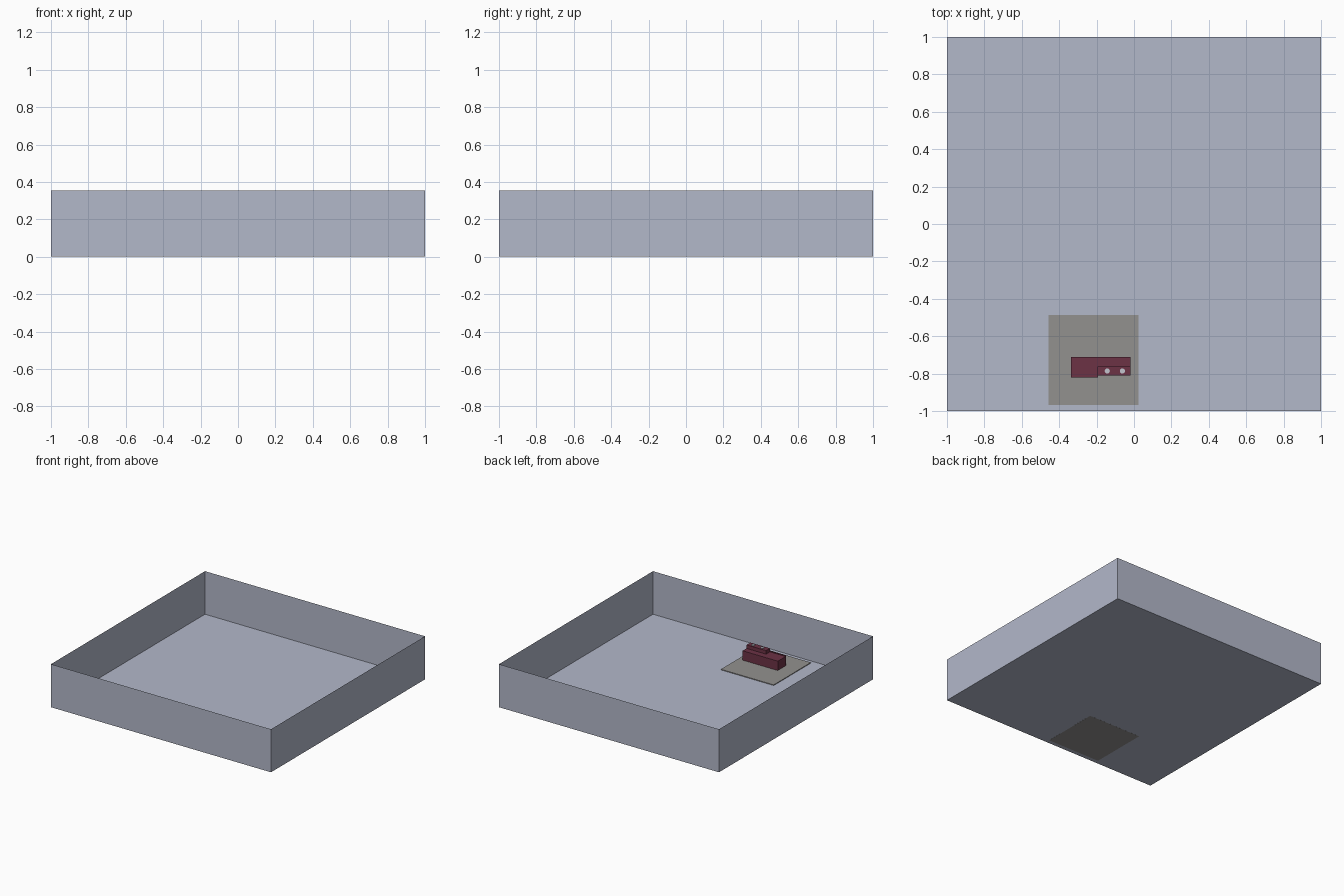
import bpy, bmesh

if "Cube" in bpy.data.objects:
    bpy.data.objects.remove(bpy.data.objects["Cube"])

def mat(name, c):
    m = bpy.data.materials.new(name)
    m.diffuse_color = (*c, 1)
    m.use_nodes = True
    m.node_tree.nodes["Principled BSDF"].inputs["Base Color"].default_value = m.diffuse_color
    return m

shell = mat("pale blue grey", (0.45, 0.48, 0.59))
grey = mat("warm grey", (0.29, 0.285, 0.275))
maroon = mat("maroon", (0.15, 0.032, 0.06))
silver = mat("silver", (0.55, 0.56, 0.62))

def finish(name, bm, m):
    me = bpy.data.meshes.new(name)
    bm.to_mesh(me)
    bm.free()
    me.materials.append(m)
    ob = bpy.data.objects.new(name, me)
    bpy.context.collection.objects.link(ob)
    return ob

def box(name, x, y, z, m, open_top=False):
    bm = bmesh.new()
    bmesh.ops.create_cube(bm, size=1)
    for v in bm.verts:
        v.co = [r[0] if c < 0 else r[1] for c, r in zip(v.co, (x, y, z))]
    if open_top:
        bm.normal_update()
        top = [f for f in bm.faces if f.normal.z > 0.9]
        bmesh.ops.delete(bm, geom=top, context='FACES_ONLY')
    return finish(name, bm, m)

# open tray: floor and four paper-thin walls
box("room_shell", (-1, 1), (-1, 1), (0.0004, 0.354), shell, True)

# thin square base plate
box("base_plate", (-0.457, 0.023), (-0.967, -0.486), (0, 0.006), grey)

# small stepped block: long body, raised half, thin front panel
box("body", (-0.337, -0.018), (-0.811, -0.71), (0.006, 0.083), maroon)
box("raised_step", (-0.195, -0.018), (-0.811, -0.761), (0.083, 0.112), maroon)
box("front_panel", (-0.337, -0.192), (-0.82, -0.811), (0.006, 0.088), maroon)

# two round caps on the raised step
for i, x in enumerate((-0.143, -0.062)):
    bm = bmesh.new()
    bmesh.ops.create_cone(bm, cap_ends=True, segments=16, radius1=0.014,
                          radius2=0.014, depth=0.005)
    bmesh.ops.translate(bm, verts=bm.verts, vec=(x, -0.786, 0.1145))
    finish(f"cap_{i + 1}", bm, silver)
